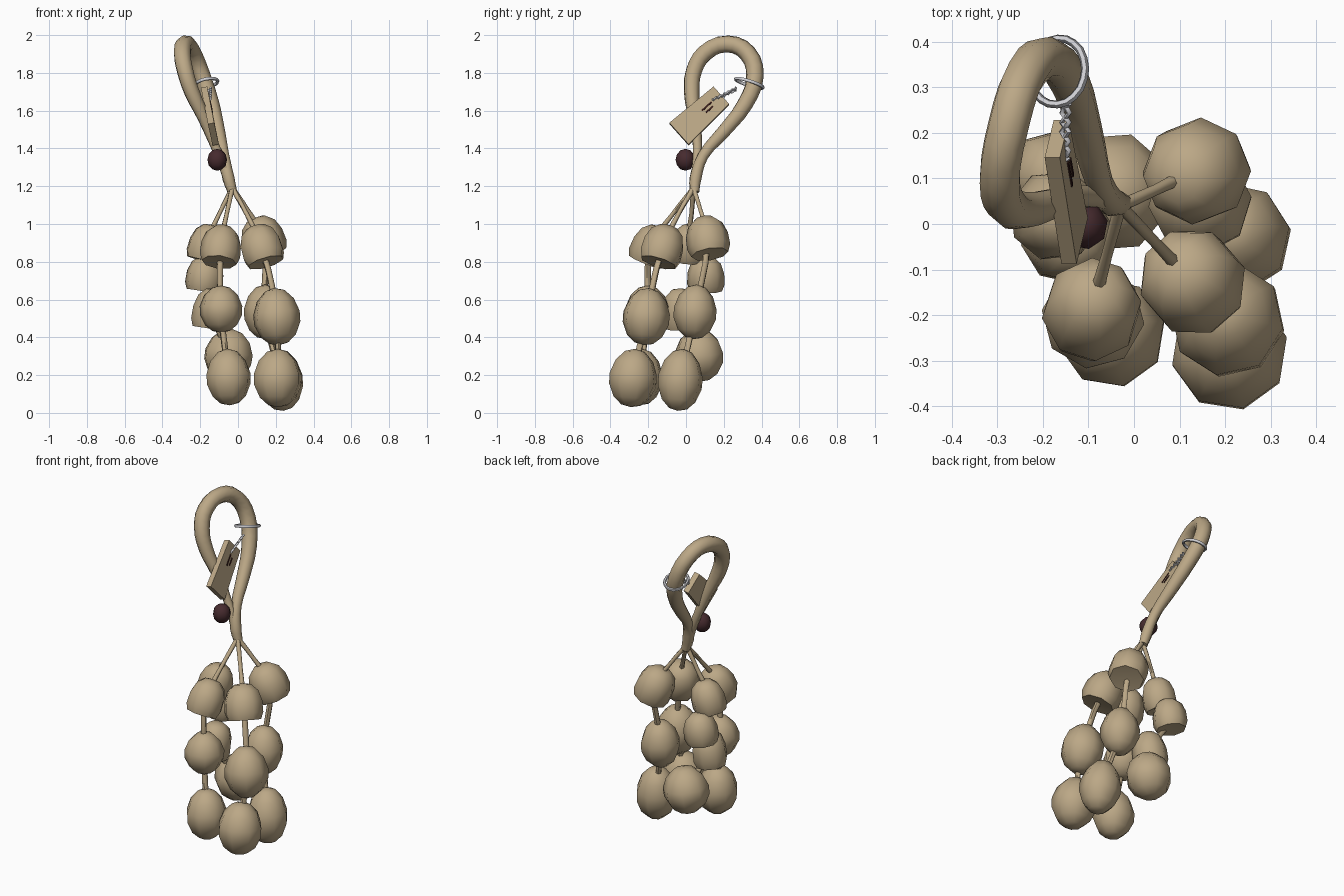
import bpy, bmesh, math
from mathutils import Vector, Matrix

if "Cube" in bpy.data.objects:
    bpy.data.objects.remove(bpy.data.objects["Cube"])


def material(name, rgb):
    m = bpy.data.materials.new(name)
    m.diffuse_color = (*rgb, 1)
    m.use_nodes = True
    m.node_tree.nodes["Principled BSDF"].inputs["Base Color"].default_value = m.diffuse_color
    return m


TAN = material("tan", (0.50, 0.39, 0.24))
MAROON = material("dark_maroon", (0.062, 0.024, 0.028))
SILVER = material("silver", (0.62, 0.62, 0.65))
INK = material("dark_brown", (0.04, 0.012, 0.01))


def finish(ob, mat, angle=60):
    ob.data.materials.clear()
    ob.data.materials.append(mat)
    bpy.ops.object.select_all(action='DESELECT')
    ob.select_set(True)
    bpy.context.view_layer.objects.active = ob
    if ob.type == 'CURVE':
        bpy.ops.object.convert(target='MESH')
    bpy.ops.object.shade_smooth_by_angle(angle=math.radians(angle))


def tube(name, pts, mat, res=2, steps=3, cyclic=False, depth=1.0):
    """Round tube through points (x, y, z, radius)."""
    cu = bpy.data.curves.new(name, 'CURVE')
    cu.dimensions = '3D'
    cu.bevel_depth, cu.bevel_resolution = depth, res
    cu.resolution_u, cu.use_fill_caps = steps, True
    sp = cu.splines.new('BEZIER')
    sp.bezier_points.add(len(pts) - 1)
    sp.use_cyclic_u = cyclic
    for bp, p in zip(sp.bezier_points, pts):
        bp.co = p[:3]
        bp.radius = p[3]
        bp.handle_left_type = bp.handle_right_type = 'AUTO'
    ob = bpy.data.objects.new(name, cu)
    bpy.context.collection.objects.link(ob)
    finish(ob, mat)


def mesh_object(name, bm, mat, angle=60):
    bmesh.ops.recalc_face_normals(bm, faces=bm.faces)
    me = bpy.data.meshes.new(name)
    bm.to_mesh(me)
    bm.free()
    ob = bpy.data.objects.new(name, me)
    bpy.context.collection.objects.link(ob)
    finish(ob, mat, angle)


# lathe profiles (radius, height), unit size
EGG = [(0, 1), (.42, .9), (.78, .58), (.98, .12), (.97, -.25), (.74, -.68), (.4, -.93), (0, -1)]
DOME = [(0, 1), (.45, .93), (.8, .62), (.98, .1), (1, -.5), (.86, -.86), (0, -.78)]


def pod(name, profile, c, r, h, axis, turn=0.0, mat=TAN, sides=8):
    bm = bmesh.new()
    rings = []
    for pr, pz in profile:
        n = 1 if pr == 0 else sides
        rings.append([bm.verts.new((r * pr * math.cos(turn + 2 * math.pi * i / sides),
                                    r * pr * math.sin(turn + 2 * math.pi * i / sides), h * pz))
                      for i in range(n)])
    for a, b in zip(rings, rings[1:]):
        for i in range(sides):
            j = (i + 1) % sides
            f = [a[i % len(a)], a[j % len(a)], b[j % len(b)], b[i % len(b)]]
            bm.faces.new(list(dict.fromkeys(f)))
    q = Vector(axis).to_track_quat('Z', 'Y')
    bm.transform(Matrix.Translation(c) @ q.to_matrix().to_4x4())
    mesh_object(name, bm, mat, 50)


# hanging loop, closing into a bundle at the bottom
tube("hanging_loop", [
    (-.03, .045, 1.17, .026), (-.05, .05, 1.24, .033), (-.075, .09, 1.36, .030),
    (-.105, .2, 1.49, .038), (-.14, .31, 1.63, .044), (-.19, .365, 1.78, .047),
    (-.24, .325, 1.905, .047), (-.275, .22, 1.953, .047), (-.295, .1, 1.905, .047),
    (-.28, .042, 1.81, .045), (-.245, .03, 1.70, .042), (-.18, .045, 1.56, .034),
    (-.125, .06, 1.42, .025), (-.075, .055, 1.30, .025), (-.045, .045, 1.20, .025)], TAN)

# dark bead beside the loop
pod("dark_bead", [(math.sin(math.pi * k / 6) if 0 < k < 6 else 0, math.cos(math.pi * k / 6))
                  for k in range(7)], (-.11, -.003, 1.34), .053, .058, (0, 0, 1), .2, MAROON)

# wooden tag, leaning with the loop
U, W = Vector((-.13, .74, .67)), Vector((-.16, -.66, .74))
U.normalize()
W.normalize()
N = U.cross(W).normalized()
if N.x < 0:
    N = -N
TAG = Vector((-.15, .075, 1.577))


def slab(name, c, lu, w0, w1, t, mat):
    bm = bmesh.new()
    bmesh.ops.create_cube(bm, size=1)
    for v in bm.verts:
        x, y, z = v.co
        v.co = c + U * x * lu + W * y * (w0 if x < 0 else w1) + N * z * t
    mesh_object(name, bm, mat, 30)


slab("tag", TAG, .305, .155, .125, .034, TAN)
for k, ln in enumerate((.07, .05)):
    slab(f"tag_mark_{k}", TAG + U * .055 + W * (.008 - .022 * k) + N * .018, ln, .009, .009, .004, INK)

# wire ring around the loop, and its twisted tail to the tag
tangent = Vector((-.04, .06, .15)).normalized()
side = tangent.cross(Vector((1, 0, 0))).normalized()
other = tangent.cross(side)
ring = []
for k in range(10):
    a = 2 * math.pi * k / 10
    p = Vector((-.168, .335, 1.745)) + side * .078 * math.cos(a) + other * .062 * math.sin(a)
    p.z = 1.745 + (p.z - 1.745) * .8
    ring.append((*p, .009))
tube("wire_ring", ring, SILVER, 1, 2, True)
for s in (1, -1):
    tail = []
    for k in range(7):
        p = Vector((-.15, .265, 1.715)).lerp(Vector((-.152, .14, 1.652)), k / 6)
        o = s * .008 * (-1) ** k
        tail.append((p.x + o, p.y, p.z + o, .006))
    tube("wire_twist", tail, SILVER, 1, 2)

# strands of pods: (shape, x, y, z, radius, half height)
STRANDS = {
    "front_left": [(DOME, -.09, -.18, .885, .108, .11), (EGG, -.09, -.205, .55, .116, .125),
                   (EGG, -.05, -.24, .19, .122, .15)],
    "front_right": [(DOME, .122, -.12, .885, .115, .112), (EGG, .205, -.21, .51, .128, .152),
                    (EGG, .21, -.28, .185, .132, .155)],
    "back_right": [(DOME, .13, .112, .93, .115, .112), (EGG, .145, .048, .535, .116, .145),
                   (EGG, .225, -.03, .175, .122, .165)],
    "back_left": [(DOME, -.165, .02, .895, .1, .105), (DOME, -.175, .105, .73, .1, .1),
                  (DOME, -.14, -.03, .545, .102, .115), (EGG, -.05, .07, .305, .136, .14)],
}
root = Vector((-.03, .04, 1.19))
for name, pods in STRANDS.items():
    first = Vector(pods[0][1:4])
    mid = root.lerp(first, .5) + Vector((0, 0, .015))
    path = [(*root, .014), (*mid, .012)]
    prev = root
    for k, (shape, x, y, z, r, h) in enumerate(pods):
        c = Vector((x, y, z))
        axis = (prev - c).normalized()
        axis.z += .6 if k == 0 else 1.5
        if name == "back_left" and k:
            axis = Vector((.15, 0, 1))
        pod(f"{name}_pod_{k + 1}", shape, c, r, h, axis, .35 + .3 * k)
        path.append((x, y, z, .017))
        prev = c
    tube(f"{name}_strand", path, TAN, 1, 3)
